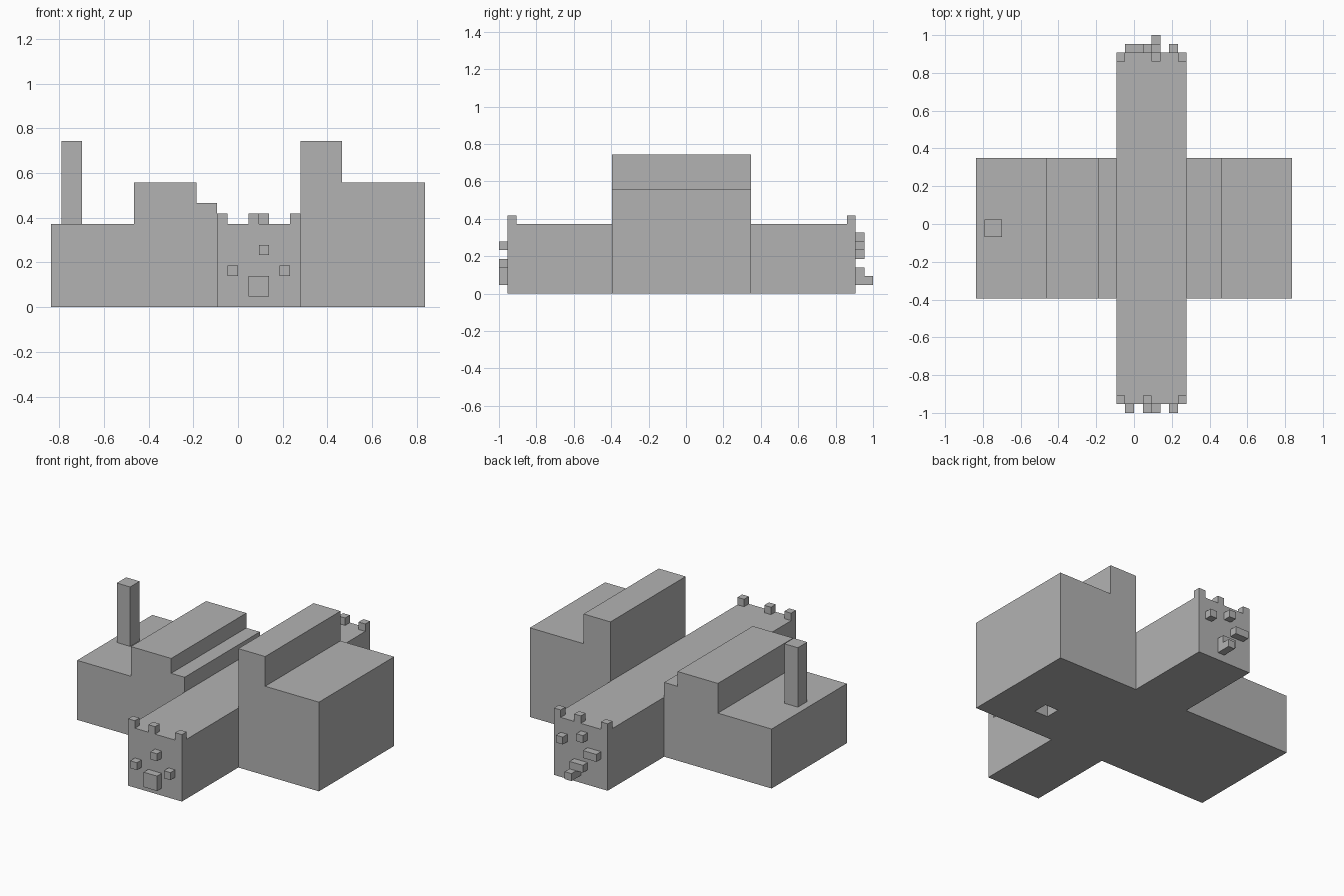
import bpy
import bmesh

if "Cube" in bpy.data.objects:
    bpy.data.objects.remove(bpy.data.objects["Cube"], do_unlink=True)

U = 2 / 43          # one building block
FRONT, BACK = -20.5, 19.5
LOW, MID, TALL = 8, 12, 16

stone = bpy.data.materials.new("stone_grey")
stone.use_nodes = True
grey = (0.45, 0.45, 0.45, 1)
stone.diffuse_color = grey
stone.node_tree.nodes["Principled BSDF"].inputs["Base Color"].default_value = grey


def prism(name, profile, y0, y1):
    """Extrude an x-z profile, measured in blocks, from y0 to y1."""
    bm = bmesh.new()
    face = bm.faces.new([bm.verts.new((x * U, y0 * U, z * U)) for x, z in profile])
    grown = bmesh.ops.extrude_face_region(bm, geom=[face])["geom"]
    moved = [v for v in grown if isinstance(v, bmesh.types.BMVert)]
    bmesh.ops.translate(bm, verts=moved, vec=(0, (y1 - y0) * U, 0))
    bmesh.ops.recalc_face_normals(bm, faces=bm.faces)
    mesh = bpy.data.meshes.new(name)
    bm.to_mesh(mesh)
    bm.free()
    mesh.materials.append(stone)
    obj = bpy.data.objects.new(name, mesh)
    bpy.context.collection.objects.link(obj)
    return obj


def block(name, x0, x1, y0, y1, z0, z1):
    return prism(name, [(x0, z0), (x1, z0), (x1, z1), (x0, z1)], y0, y1)


# Long central hall
block("central_hall", -2, 6, FRONT, BACK, 0, LOW)

# Stepped side wings
WING = (-8.5, 7.5)
prism("right_wing", [(-18, 0), (-2, 0), (-2, 10), (-4, 10), (-4, MID),
                     (-10, MID), (-10, LOW), (-18, LOW)], *WING)
left_wing = prism("left_wing", [(6, 0), (18, 0), (18, MID), (10, MID),
                                (10, TALL), (6, TALL)], *WING)
block("chimney", -17, -15, -1.5, 0.5, LOW, TALL)

# Square shaft in the underside of the left wing
cutter = block("shaft_cutter", 10, 12, -4.5, -2.5, -1, LOW)
cutter.hide_render = True
cut = left_wing.modifiers.new("shaft", 'BOOLEAN')
cut.operation = 'DIFFERENCE'
cut.solver = 'EXACT'
cut.object = cutter
bpy.context.view_layer.objects.active = left_wing
bpy.ops.object.modifier_apply(modifier=cut.name)
bpy.data.objects.remove(cutter, do_unlink=True)

# Battlements at both ends
for end, y, columns in (("front", FRONT, (-2, 1, 5)), ("back", BACK - 1, (-2, 2, 5))):
    for i, x in enumerate(columns):
        block(f"{end}_battlement_{i + 1}", x, x + 1, y, y + 1, LOW, LOW + 1)

# Front door and window blocks
block("front_door", 1, 3, FRONT - 1, FRONT, 1, 3)
for i, (x, z) in enumerate([(-1, 3), (2, 5), (4, 3)]):
    block(f"front_window_{i + 1}", x, x + 1, FRONT - 1, FRONT, z, z + 1)

# Back window blocks, ledges and step
for i, (x, z) in enumerate([(4, 5), (1, 6)]):
    block(f"back_window_{i + 1}", x, x + 1, BACK, BACK + 1, z, z + 1)
block("back_upper_ledge", -1, 1, BACK, BACK + 1, 4, 5)
block("back_lower_ledge", 1, 3, BACK, BACK + 1, 2, 3)
block("back_step", 2, 3, BACK, BACK + 2, 1, 2)
